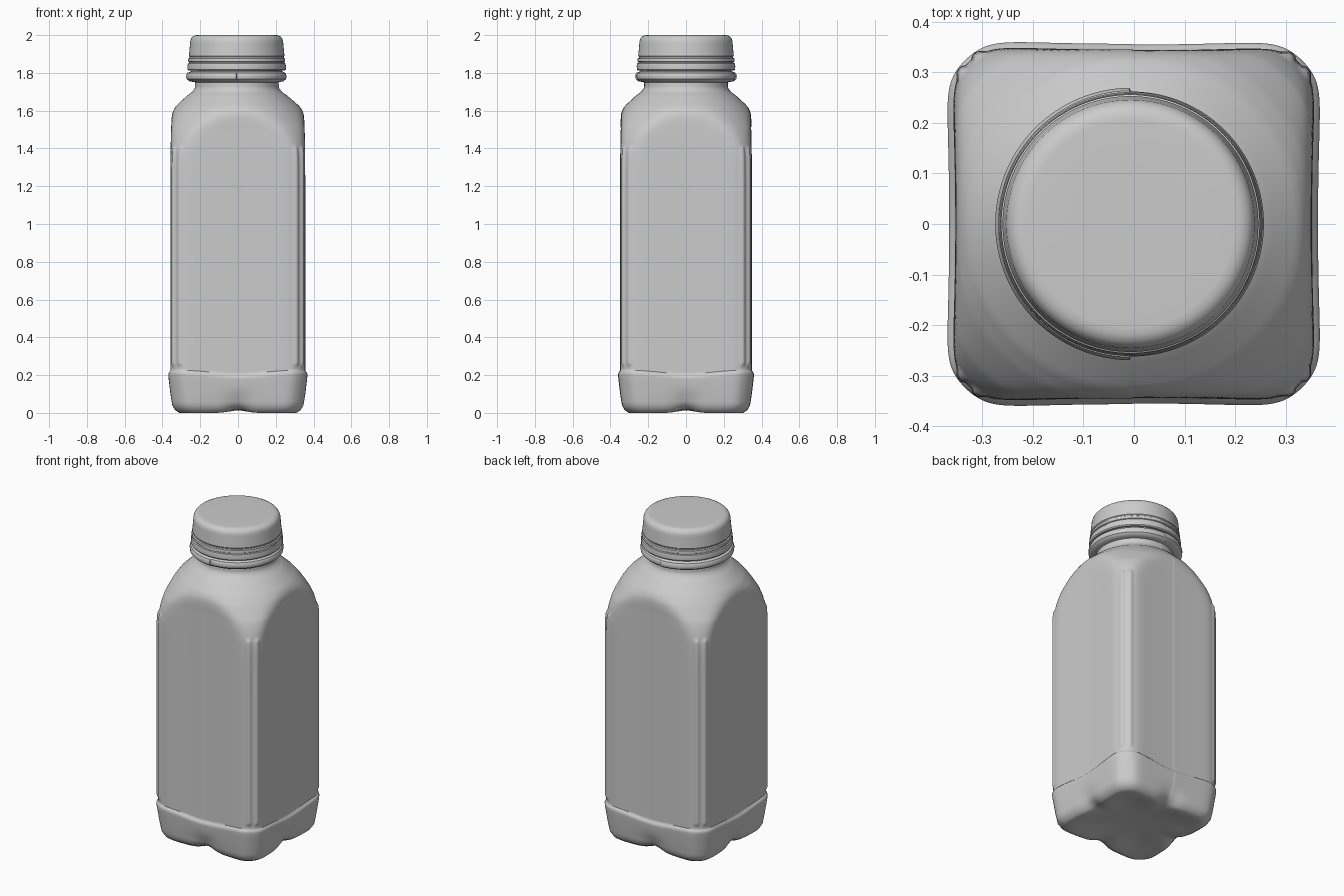
import bpy, bmesh, math

if "Cube" in bpy.data.objects:
    bpy.data.objects.remove(bpy.data.objects["Cube"], do_unlink=True)

GREY = (0.6, 0.6, 0.6, 1.0)
mat = bpy.data.materials.new("plain grey")
mat.use_nodes = True
mat.diffuse_color = GREY
bsdf = mat.node_tree.nodes["Principled BSDF"]
bsdf.inputs["Base Color"].default_value = GREY
bsdf.inputs["Roughness"].default_value = 0.6

SEG = 384        # points round the body
POWER = 24       # sharpness of the blend between sides, corners and shoulder

# height, half width of the flat sides
SIDE = [(0, .305), (.015, .328), (.04, .343), (.10, .353), (.18, .363), (.198, .364),
        (.206, .361), (.216, .352), (2, .352)]
# height, distance to the cut corners
CORNER = [(0, .40), (.015, .425), (.04, .443), (.10, .455), (.18, .470), (.198, .472),
          (.206, .470), (.216, .465), (2, .465)]
# height, radius of the round shoulder, neck and collar
ROUND = [(0, 9), (1.2, .9), (1.3, .56), (1.4, .478), (1.5, .425), (1.58, .367), (1.62, .332),
         (1.68, .264), (1.70, .236), (1.72, .222), (1.75, .220), (1.756, .247), (1.768, .260),
         (1.785, .262), (1.80, .256), (1.808, .24), (1.83, .235)]


def lerp(table, z):
    for (z0, a), (z1, b) in zip(table, table[1:]):
        if z <= z1:
            return a + (b - a) * (z - z0) / (z1 - z0)
    return table[-1][1]


def clamp(v):
    return max(0.0, min(1.0, v))


def body_point(t, z):
    """Point on the bottle wall at angle t and height z."""
    q = (t + math.pi / 4) % (math.pi / 2) - math.pi / 4     # angle from nearest side centre
    tan = abs(math.tan(q))
    side = lerp(SIDE, z) + 0.012 * tan * tan                # sides are slightly hollow
    terms = (math.cos(q) / side, abs(math.sin(q)) / side,
             math.cos(abs(q) - math.pi / 4) / lerp(CORNER, z), 1 / lerp(ROUND, z))
    r = sum(v ** POWER for v in terms) ** (-1 / POWER)
    # twin ribs down each corner
    across = abs(abs(q) - math.pi / 4) * r
    ends = clamp((z - .235) / .02) * clamp((1.415 - z) / .02)
    rib = clamp(1 - ((across - .024) / .017) ** 2)
    r += 0.008 * ends * rib
    # notch at the foot of each side
    notch = math.exp(-(tan * .35 / .07) ** 2)
    r -= 0.025 * notch * clamp(1 - z / .13)
    # mould halves meet at a fine step, larger on the collar
    if math.cos(t) < -1e-6:
        r += 0.0015 + 0.006 * clamp((z - 1.75) / .01) * clamp((1.81 - z) / .01)
    shift = -0.005 * clamp((z - 1.6) / .12)
    squash = 0.975 + 0.025 * clamp((z - 1.5) / .2)
    # waistline dips at the middle of each side
    dip = -0.012 * math.cos(4 * t) * clamp(1 - abs(z - .2) / .12)
    lift = 0.018 * notch * clamp(1 - z / .06)
    return (r * math.cos(t) + shift, r * math.sin(t) * squash, z + dip + lift)


def loft(name, rings, smooth_angle):
    """Skin a stack of closed rings and close both ends."""
    bm = bmesh.new()
    rows = [[bm.verts.new(p) for p in ring] for ring in rings]
    n = len(rows[0])
    for a, b in zip(rows, rows[1:]):
        for i in range(n):
            j = (i + 1) % n
            bm.faces.new((a[i], a[j], b[j], b[i]))
    bm.faces.new(rows[0][::-1])
    bm.faces.new(rows[-1])
    bmesh.ops.recalc_face_normals(bm, faces=bm.faces)
    mesh = bpy.data.meshes.new(name)
    bm.to_mesh(mesh)
    bm.free()
    obj = bpy.data.objects.new(name, mesh)
    bpy.context.collection.objects.link(obj)
    mesh.materials.append(mat)
    bpy.ops.object.select_all(action='DESELECT')
    obj.select_set(True)
    bpy.context.view_layer.objects.active = obj
    bpy.ops.object.shade_smooth_by_angle(angle=math.radians(smooth_angle))
    return obj


# Bottle body: dense rows where the outline bends, sparse along the straight sides
heights = [0, .006, .015, .027, .04, .06, .08, .10, .13, .16, .18, .19, .198, .202, .206, .211,
           .216, .225, .235, .24, .245, .25, .255, .27]
heights += [.4 + .2 * i for i in range(5)]
heights += [1.3, 1.36, 1.39, 1.395, 1.40, 1.405, 1.41, 1.415]
heights += [1.43 + .01 * i for i in range(30)]
heights += [1.73, 1.74, 1.75, 1.753, 1.756, 1.762, 1.768, 1.776, 1.785, 1.793, 1.80, 1.808, 1.83]
angles = [2 * math.pi * i / SEG for i in range(SEG)]
rings = [[body_point(t, z) for t in angles] for z in heights]

# Underside: a flat foot rim, then a shallow hollow
foot = rings[0]
for scale, rise in ((.93, .0), (.80, .004), (.65, .018), (.2, .022)):
    keep = 1 if scale > .9 else 0.5 if scale > .75 else 0
    rings.insert(0, [(x * scale, y * scale, z * keep + rise) for x, y, z in foot])
loft("bottle_body", rings, 40)

# Screw cap with tamper band
CAP = [(.225, 1.816), (.255, 1.812), (.260, 1.818), (.261, 1.835), (.258, 1.850), (.252, 1.853),
       (.252, 1.858), (.257, 1.861), (.256, 1.876), (.250, 1.880), (.250, 1.886), (.253, 1.890),
       (.250, 1.92), (.247, 1.955), (.2455, 1.970), (.241, 1.983), (.232, 1.993),
       (.219, 1.999), (.205, 2.0), (.12, 2.0)]
CAP_SEG = 128
cap_rings = [[(r * math.cos(2 * math.pi * i / CAP_SEG) - .007,
               r * math.sin(2 * math.pi * i / CAP_SEG), z) for i in range(CAP_SEG)]
             for r, z in CAP]
loft("screw_cap", cap_rings, 35)
